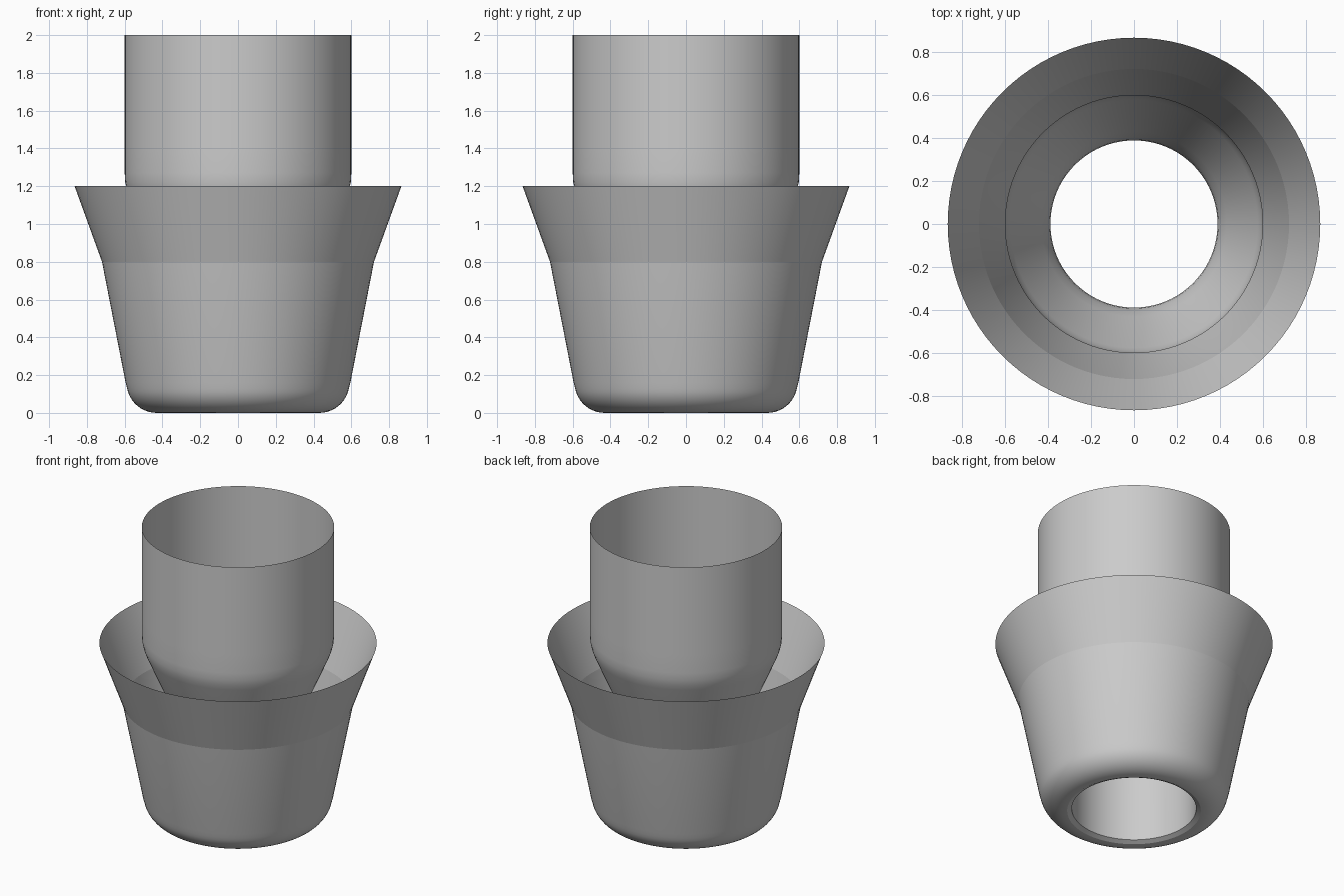
import bpy, bmesh, math

cube = bpy.data.objects.get("Cube")
if cube:
    bpy.data.objects.remove(cube, do_unlink=True)

grey = bpy.data.materials.new("plain_grey")
grey.use_nodes = True
colour = (0.6, 0.6, 0.6, 1)
grey.diffuse_color = colour
grey.node_tree.nodes["Principled BSDF"].inputs["Base Color"].default_value = colour


def lathe(name, profile, sides=96):
    """Spin an open (radius, height) profile around z into a thin shell."""
    bm = bmesh.new()
    verts = [bm.verts.new((r, 0, z)) for r, z in profile]
    edges = [bm.edges.new(pair) for pair in zip(verts, verts[1:])]
    bmesh.ops.spin(bm, geom=verts + edges, axis=(0, 0, 1), cent=(0, 0, 0),
                   angle=math.tau, steps=sides, use_duplicate=False)
    bmesh.ops.remove_doubles(bm, verts=bm.verts, dist=0.0005)
    bmesh.ops.recalc_face_normals(bm, faces=bm.faces)
    # Turn the shell so its normals point away from the axis
    if sum(f.normal.dot(f.calc_center_median()) for f in bm.faces) < 0:
        bmesh.ops.reverse_faces(bm, faces=bm.faces)
    mesh = bpy.data.meshes.new(name)
    bm.to_mesh(mesh)
    bm.free()
    mesh.materials.append(grey)
    obj = bpy.data.objects.new(name, mesh)
    bpy.context.collection.objects.link(obj)
    bpy.ops.object.select_all(action="DESELECT")
    obj.select_set(True)
    bpy.context.view_layer.objects.active = obj
    bpy.ops.object.shade_smooth_by_angle(angle=math.radians(25))
    return obj


# Flared collar at the top of the cup
lathe("flared_collar", [(0.865, 1.2), (0.72, 0.8)])

# Tapered cup wall with a rounded foot
fillet = 0.16
arc = [math.radians(-11 - 79 * i / 10) for i in range(11)]
foot = [(0.43 + fillet * math.cos(a), fillet + fillet * math.sin(a)) for a in arc]
lathe("cup_wall", [(0.72, 0.8), (0.595, 0.16)] + foot + [(0.417, 0)])

# Narrow chamfer joining the foot to the inner tube
lathe("bottom_lip", [(0.417, 0), (0.388, 0.015)])

# Inner tube: narrow bore, cone, then wide open neck
lathe("inner_tube", [(0.388, 0.015), (0.388, 0.66), (0.392, 0.7), (0.405, 0.75),
                     (0.43, 0.81), (0.575, 1.143), (0.588, 1.18), (0.597, 1.22),
                     (0.6, 1.27), (0.6, 1.4), (0.6, 2)])
